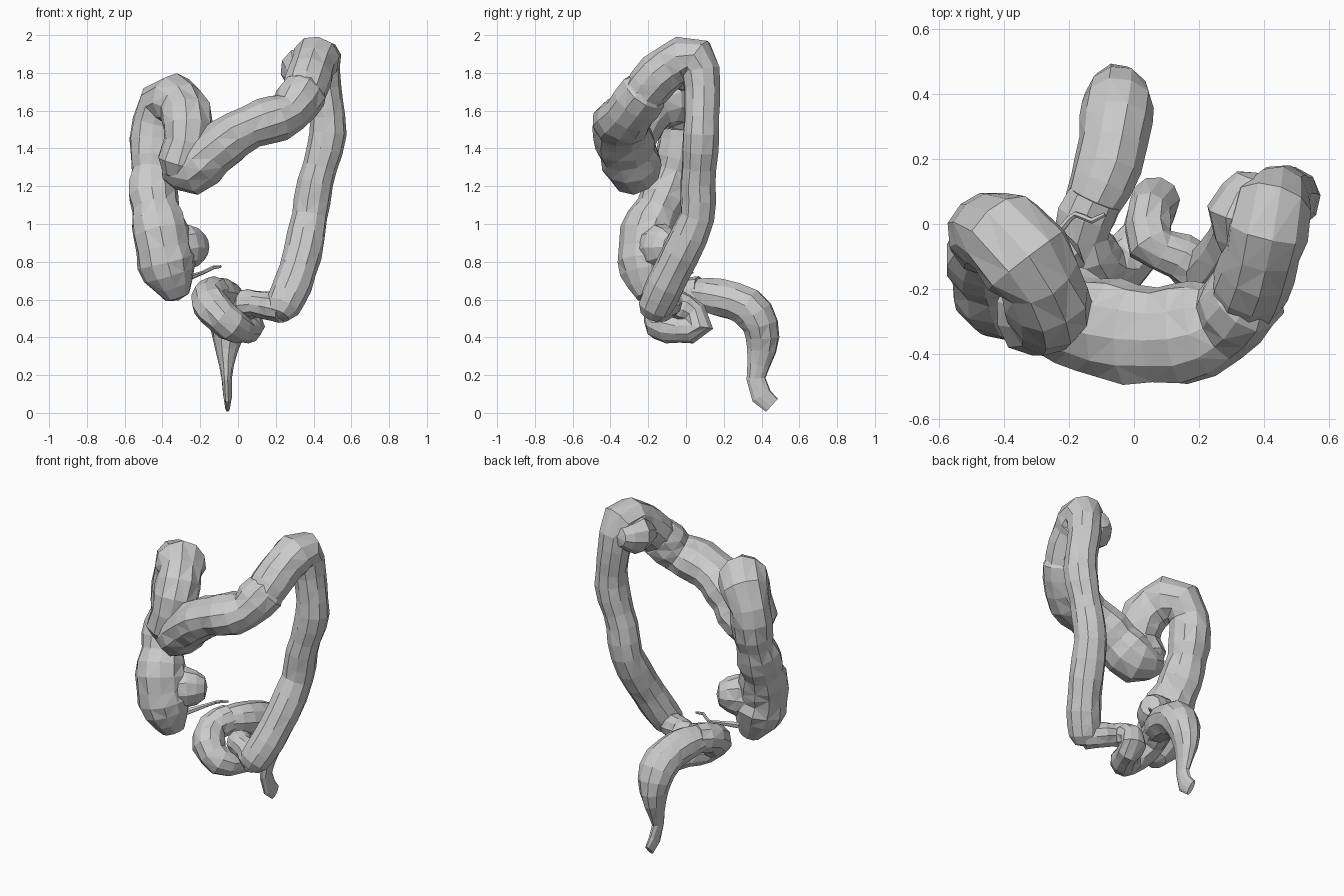
import bpy, bmesh, math, random
from mathutils import Vector

random.seed(4)


def spline(pts, step):
    """Smooth path through (x, y, z, radius) points."""
    p = [Vector(q) for q in pts]
    p = [2 * p[0] - p[1]] + p + [2 * p[-1] - p[-2]]
    out = []
    for i in range(1, len(p) - 2):
        a, b, c, d = p[i - 1:i + 3]
        n = max(1, round((c.xyz - b.xyz).length / step))
        for k in range(n):
            t = k / n
            out.append(0.5 * (2 * b + (c - a) * t + (2 * a - 5 * b + 4 * c - d) * t * t
                              + (3 * b - a - 3 * c + d) * t ** 3))
    return out + [p[-2]]


def tube(name, pts, sides=11, step=0.08, bump=0.045, squash=None,
         round_start=False, round_end=False):
    """Faceted tube with slight pouches; squash(t) scales each ring per axis."""
    rings = spline(pts, step)
    centers = [Vector(r[:3]) for r in rings]
    n = len(rings)
    bm = bmesh.new()
    up, rows = None, []
    for i, c in enumerate(centers):
        tan = (centers[min(i + 1, n - 1)] - centers[max(i - 1, 0)]).normalized()
        if up is None:
            up = tan.orthogonal()
        up = (up - tan * up.dot(tan)).normalized()
        side = tan.cross(up)
        r = rings[i][3] * (1 + bump * (1 if i % 3 else -1))
        sc = squash(i / (n - 1)) if squash else (1, 1, 1)
        row = []
        for k in range(sides):
            a = math.tau * k / sides
            o = (up * math.cos(a) + side * math.sin(a)) * r * random.uniform(1 - bump, 1 + bump)
            row.append(bm.verts.new(c + Vector([o[j] * sc[j] for j in range(3)])))
        rows.append(row)
    for a, b in zip(rows, rows[1:]):
        for k in range(sides):
            j = (k + 1) % sides
            bm.faces.new((a[k], a[j], b[j], b[k]))
    # Ends: flat, or domed with a smaller ring pushed outward
    for row, i, other, dome in ((rows[0], 0, 1, round_start), (rows[-1], n - 1, n - 2, round_end)):
        c, r = centers[i], rings[i][3]
        d = (c - centers[other]).normalized()
        if dome:
            inner = [bm.verts.new(c + (v.co - c) * 0.65 + d * r * 0.55) for v in row]
            for k in range(sides):
                j = (k + 1) % sides
                bm.faces.new((row[k], row[j], inner[j], inner[k]))
            row = inner
            c = c + d * r * 0.72
        tip = bm.verts.new(c)
        for k in range(sides):
            bm.faces.new((row[k], row[(k + 1) % sides], tip))
    bmesh.ops.triangulate(bm, faces=bm.faces)
    bmesh.ops.recalc_face_normals(bm, faces=bm.faces)
    me = bpy.data.meshes.new(name)
    bm.to_mesh(me)
    bm.free()
    ob = bpy.data.objects.new(name, me)
    bpy.context.collection.objects.link(ob)
    return ob


# Caecum, ascending limb and the first bend
tube("ascending_colon", [
    (-0.34, -0.20, 0.67, 0.11), (-0.38, -0.21, 0.80, 0.15), (-0.41, -0.20, 0.95, 0.145),
    (-0.45, -0.11, 1.15, 0.125), (-0.45, -0.04, 1.35, 0.117), (-0.44, -0.02, 1.53, 0.125),
    (-0.40, -0.03, 1.62, 0.13), (-0.33, -0.11, 1.65, 0.14), (-0.27, -0.22, 1.58, 0.13),
    (-0.27, -0.28, 1.43, 0.13), (-0.30, -0.27, 1.32, 0.13)], round_start=True, round_end=True)

# Transverse limb, a little deeper than tall, up to the high bend
tube("transverse_colon", [
    (-0.32, -0.25, 1.30, 0.12), (-0.24, -0.27, 1.29, 0.13), (-0.13, -0.31, 1.38, 0.13),
    (0.00, -0.34, 1.48, 0.12), (0.14, -0.34, 1.54, 0.12), (0.27, -0.30, 1.59, 0.12),
    (0.35, -0.22, 1.70, 0.12)],
    squash=lambda t: (1, 1 + 0.28 * math.sin(math.pi * t), 1), round_start=True, round_end=True)

# High bend and descending limb
tube("descending_colon", [
    (0.34, -0.24, 1.67, 0.115), (0.38, -0.14, 1.79, 0.12), (0.41, -0.02, 1.87, 0.125),
    (0.43, 0.06, 1.87, 0.115), (0.45, 0.085, 1.72, 0.095), (0.475, 0.08, 1.48, 0.097),
    (0.41, 0.065, 1.22, 0.093), (0.38, 0.06, 1.04, 0.097), (0.34, -0.03, 0.84, 0.1),
    (0.29, -0.11, 0.68, 0.1), (0.235, -0.165, 0.56, 0.095)],
    sides=10, step=0.095, bump=0.025, round_start=True, round_end=True)

# Sagging pouch on the inner side of the high bend
tube("flexure_pouch", [
    (0.33, -0.05, 1.79, 0.09), (0.34, 0.03, 1.81, 0.115), (0.36, 0.10, 1.82, 0.085)],
    sides=10, round_start=True, round_end=True)

# Narrow coiled section
tube("sigmoid_colon", [
    (0.24, -0.17, 0.55, 0.08), (0.14, -0.10, 0.57, 0.07), (0.05, -0.06, 0.58, 0.072),
    (0.05, 0.04, 0.53, 0.07), (0.065, 0.07, 0.455, 0.073), (0.03, -0.03, 0.44, 0.072),
    (-0.04, -0.13, 0.47, 0.088), (-0.12, -0.12, 0.54, 0.095), (-0.16, -0.03, 0.61, 0.092),
    (-0.12, 0.08, 0.635, 0.084)], sides=10, step=0.06)

# Final section, flattening sideways to the outlet
tube("rectum", [
    (-0.13, 0.06, 0.63, 0.084), (-0.08, 0.18, 0.61, 0.1), (-0.055, 0.32, 0.565, 0.105),
    (-0.05, 0.395, 0.46, 0.098), (-0.06, 0.40, 0.33, 0.078), (-0.06, 0.37, 0.18, 0.05),
    (-0.055, 0.40, 0.09, 0.055), (-0.055, 0.455, 0.04, 0.048)],
    sides=10, bump=0.02, squash=lambda t: (1.05 - 0.75 * max(0, (t - 0.5) / 0.5) ** 0.9, 1, 1))

# Short side stub and the thin worm-like tail
tube("ileum_stub", [
    (-0.33, -0.17, 0.87, 0.11), (-0.27, -0.13, 0.88, 0.105), (-0.225, -0.10, 0.88, 0.088)],
    sides=10, step=0.06, squash=lambda t: (1, 1, 1.12), round_end=True)
tube("appendix", [
    (-0.30, -0.10, 0.70, 0.02), (-0.22, -0.01, 0.73, 0.012), (-0.18, 0.03, 0.745, 0.01),
    (-0.13, 0.01, 0.77, 0.01), (-0.09, 0.03, 0.775, 0.007)], sides=6, step=0.03, bump=0)
